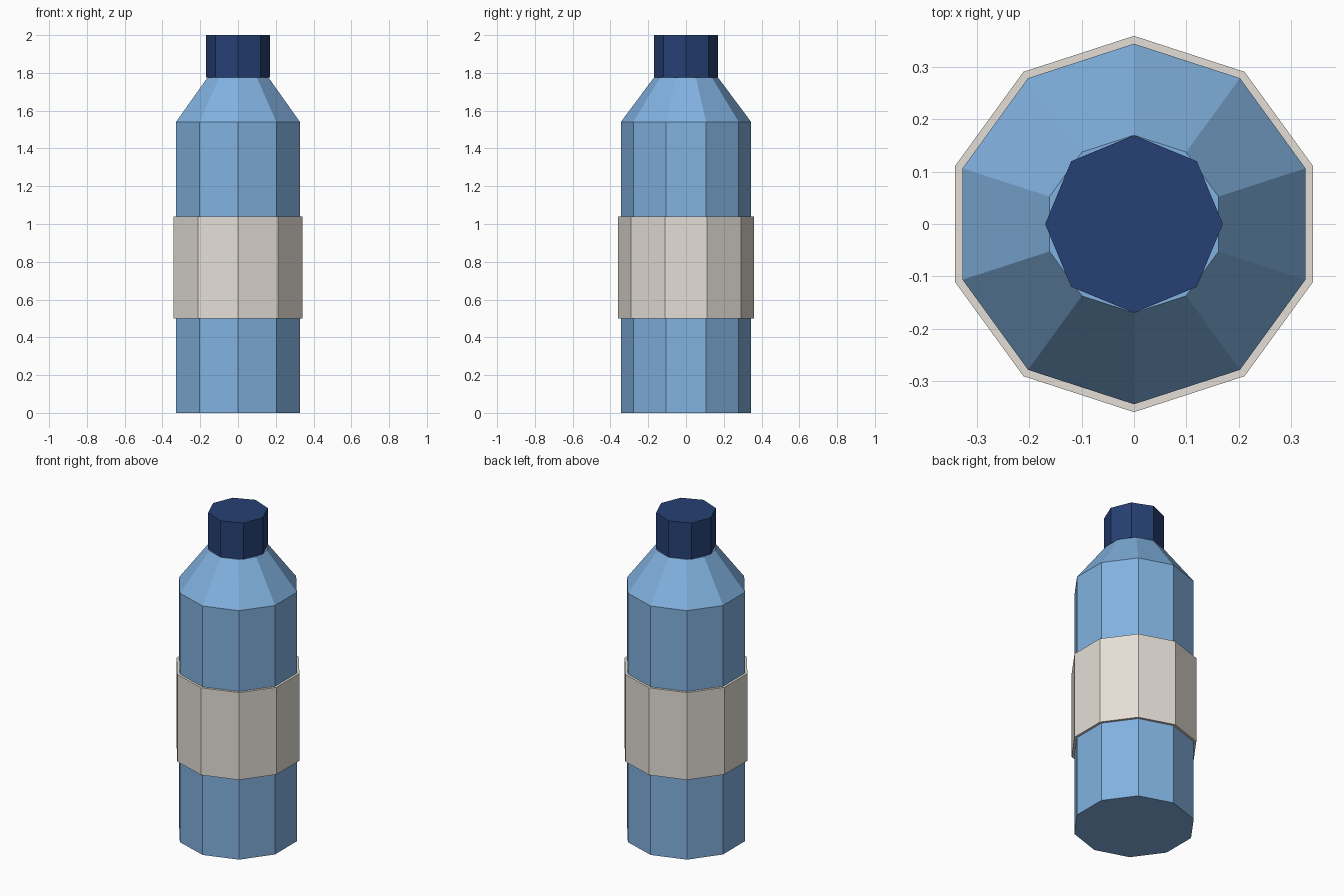
import bpy, bmesh, math

if "Cube" in bpy.data.objects:
    bpy.data.objects.remove(bpy.data.objects["Cube"])


def material(name, rgb):
    # sRGB 0-255 to linear
    m = bpy.data.materials.new(name)
    lin = [((c / 255 + 0.055) / 1.055) ** 2.4 for c in rgb]
    m.diffuse_color = (*lin, 1.0)
    m.use_nodes = True
    m.node_tree.nodes["Principled BSDF"].inputs["Base Color"].default_value = m.diffuse_color
    return m


def lathe(name, profile, sides, start, mat, closed=False):
    """Spin (radius, z) points into a flat-faced solid; closed makes a ring."""
    bm = bmesh.new()
    rings = []
    for r, z in profile:
        angles = [start + math.tau * i / sides for i in range(sides)]
        rings.append([bm.verts.new((r * math.cos(a), r * math.sin(a), z)) for a in angles])
    pairs = list(zip(rings, rings[1:]))
    if closed:
        pairs.append((rings[-1], rings[0]))
    for low, high in pairs:
        for i in range(sides):
            j = (i + 1) % sides
            bm.faces.new((low[i], low[j], high[j], high[i]))
    if not closed:
        bm.faces.new(rings[0][::-1])
        bm.faces.new(rings[-1])
    bmesh.ops.recalc_face_normals(bm, faces=bm.faces)
    mesh = bpy.data.meshes.new(name)
    bm.to_mesh(mesh)
    bm.free()
    mesh.materials.append(mat)
    obj = bpy.data.objects.new(name, mesh)
    bpy.context.collection.objects.link(obj)
    return obj


blue = material("light_blue", (129, 177, 223))
beige = material("warm_beige", (228, 222, 213))
navy = material("navy", (38, 64, 116))
up = math.pi / 2

# Ten-sided bottle with sloping shoulder
lathe("bottle_body", [(0.345, 0), (0.345, 1.54), (0.17, 1.775)], 10, up, blue)
# Label band wrapped around the middle
lathe("label_band", [(0.34, 0.5), (0.36, 0.5), (0.36, 1.04), (0.34, 1.04)], 10, up, beige, closed=True)
# Eight-sided cap
lathe("cap", [(0.17, 1.775), (0.17, 2.0)], 8, up, navy)
